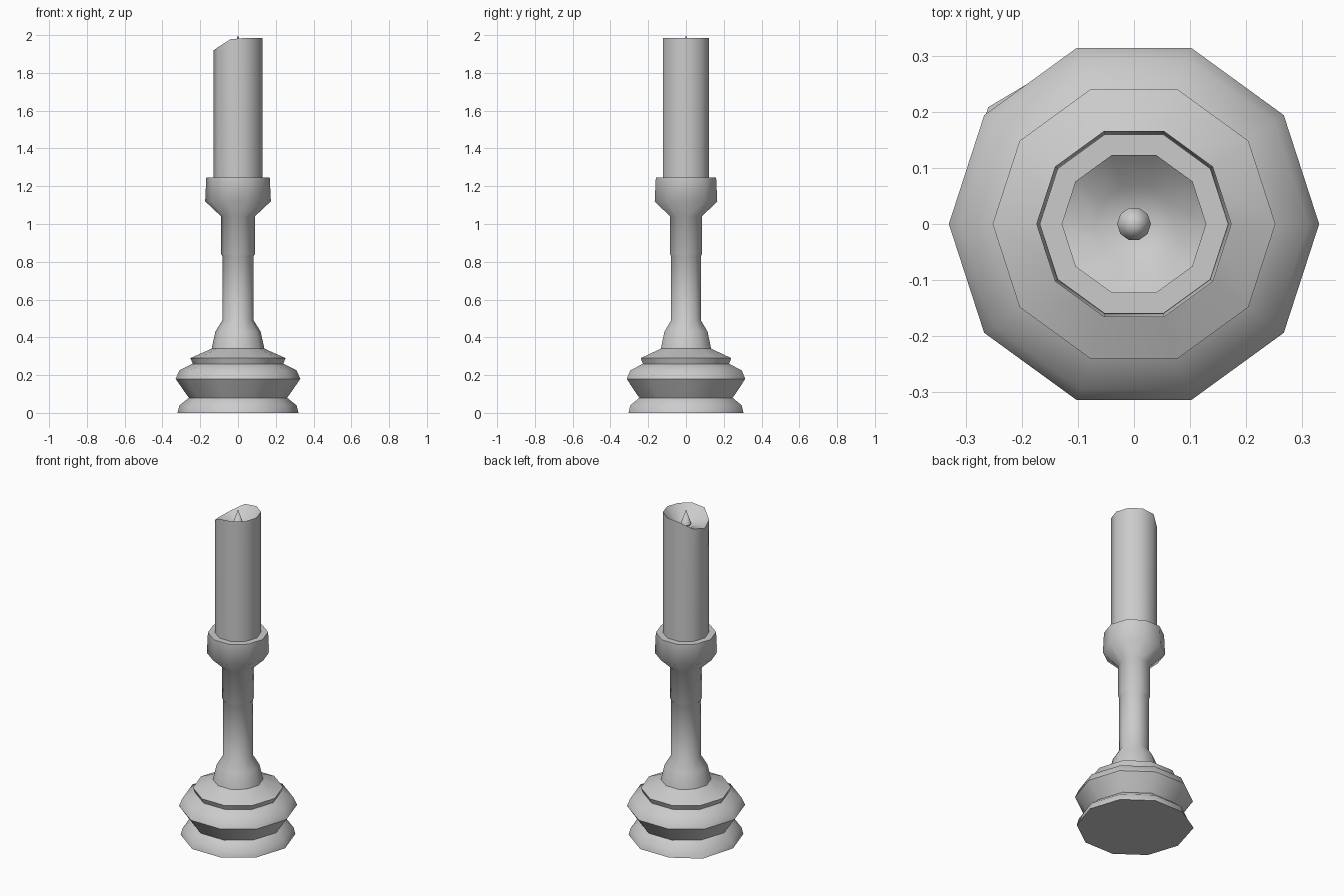
import bpy, bmesh, math

if "Cube" in bpy.data.objects:
    bpy.data.objects.remove(bpy.data.objects["Cube"])

SIDES = 10


def lathe(name, profile, angle=40, tweak=None):
    """Spin (radius, z) points round z; radius 0 closes to a single point."""
    bm = bmesh.new()
    rings = []
    for level, (r, z) in enumerate(profile):
        if r == 0:
            rings.append([bm.verts.new((0, 0, z))] * SIDES)
            continue
        ring = []
        for i in range(SIDES):
            a = 2 * math.pi * i / SIDES
            co = [r * math.cos(a), r * math.sin(a), z]
            if tweak:
                tweak(level, i, co)
            ring.append(bm.verts.new(co))
        rings.append(ring)
    for low, high in zip(rings, rings[1:]):
        for i in range(SIDES):
            j = (i + 1) % SIDES
            quad = list(dict.fromkeys((low[i], low[j], high[j], high[i])))
            bm.faces.new(quad)
    bmesh.ops.recalc_face_normals(bm, faces=bm.faces)
    mesh = bpy.data.meshes.new(name)
    bm.to_mesh(mesh)
    bm.free()
    obj = bpy.data.objects.new(name, mesh)
    bpy.context.collection.objects.link(obj)
    bpy.ops.object.select_all(action='DESELECT')
    obj.select_set(True)
    bpy.context.view_layer.objects.active = obj
    bpy.ops.object.shade_smooth_by_angle(angle=math.radians(angle))
    return obj


# Turned holder: foot, bulb, stem and cup; one foot corner is slightly dented out
def foot_dent(level, i, co):
    if level == 1 and i == 4:
        co[0], co[1] = -0.26, 0.208


lathe("candle_holder", [
    (0, 0), (0.32, 0), (0.31, 0.04), (0.26, 0.08), (0.285, 0.115),
    (0.33, 0.18), (0.31, 0.225), (0.24, 0.26), (0.252, 0.29), (0.14, 0.34),
    (0.12, 0.43), (0.083, 0.49), (0.083, 0.83), (0.089, 0.84), (0.089, 1.04),
    (0.174, 1.12), (0.168, 1.245), (0.12, 1.245), (0.12, 1.2), (0, 1.2),
], 50, foot_dent)


# Candle with an uneven rim, melted low on the left, and a hollow top
def melted_rim(level, i, co):
    if level == 2:
        co[2] = {5: 1.92, 4: 1.937, 6: 1.937, 3: 1.978, 7: 1.978}.get(i, 1.985)


lathe("candle", [
    (0, 1.2), (0.129, 1.2), (0.129, 1.98), (0.07, 1.92), (0, 1.89),
], 40, melted_rim)

# Wick
lathe("wick", [(0, 1.88), (0.03, 1.915), (0, 2.0)], 40)
